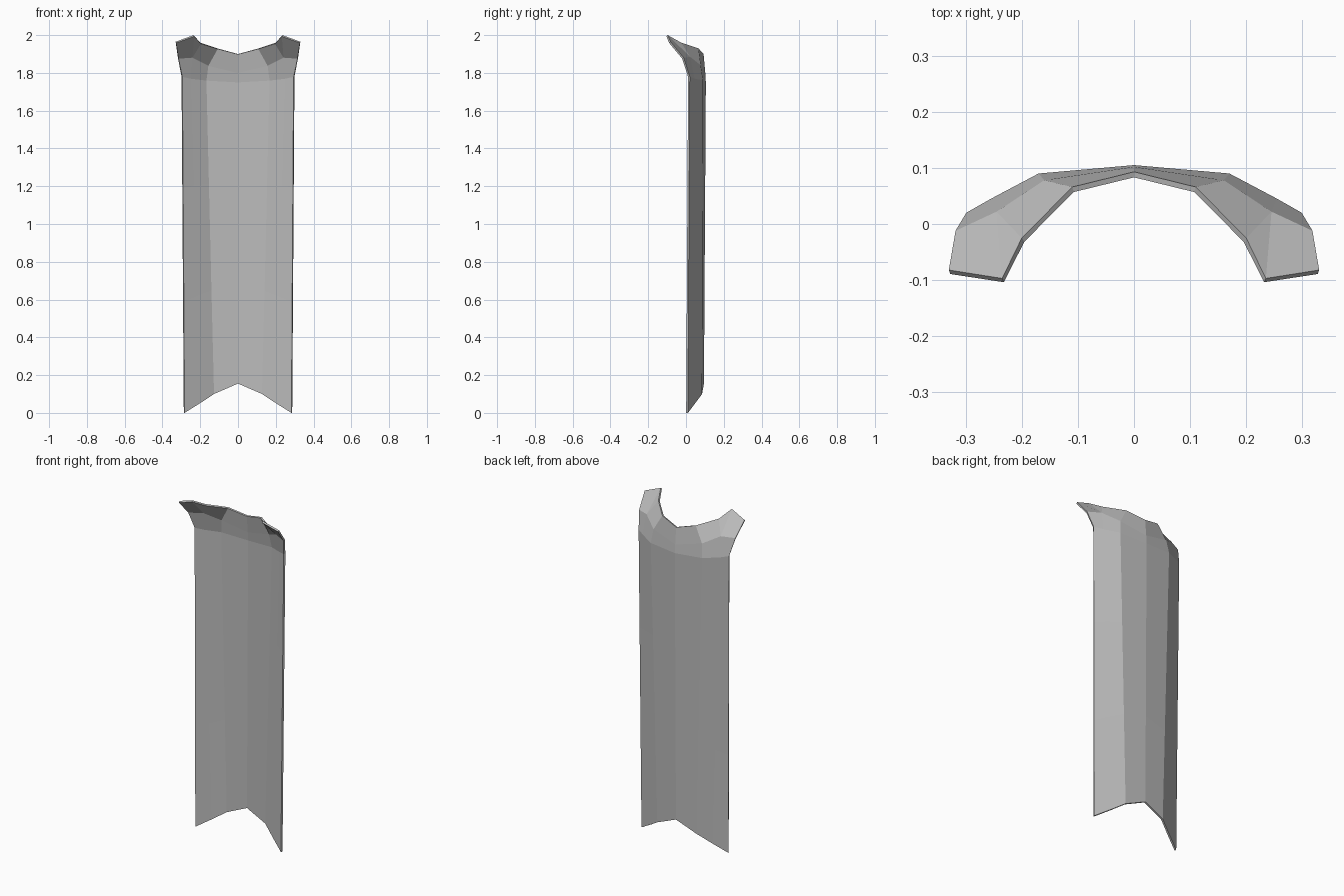
import bpy
from mathutils import Vector

cube = bpy.data.objects.get("Cube")
if cube:
    bpy.data.objects.remove(cube, do_unlink=True)

cloth = bpy.data.materials.new("grey cloth")
cloth.use_nodes = True
grey = (0.5, 0.5, 0.5, 1)
cloth.diffuse_color = grey
cloth.node_tree.nodes["Principled BSDF"].inputs["Base Color"].default_value = grey


def blend(a, b, t):
    return [Vector(p).lerp(Vector(q), t) for p, q in zip(a, b)]


# Half cross-sections, running from the spine to the outer edge
hem = [(0, .095, .155), (.13, .085, .10), (.207, .048, .05), (.287, .01, 0)]
shoulder = [(0, .105, 1.75), (.17, .09, 1.76), (.255, .045, 1.77), (.299, .02, 1.78)]
neck = [(0, .102, 1.80), (.16, .078, 1.84), (.245, .022, 1.885), (.318, -.012, 1.88)]
collar = [(0, .093, 1.90), (.11, .066, 1.93), (.2, -.025, 1.96)]
tips = [(.235, -.097, 2.0), (.33, -.082, 1.965)]

# Long cloth panels, then the flared collar
rows = [blend(hem, shoulder, t) for t in (0, .33, .67, 1)] + [neck]
verts = [p for row in rows for p in row] + collar + tips
faces = []
for r in range(len(rows) - 1):
    for c in range(3):
        a = r * 4 + c
        faces.append((a, a + 4, a + 5, a + 1))
n = (len(rows) - 1) * 4
k = n + 4
faces += [(n, k, k + 1, n + 1), (n + 1, k + 1, k + 2, n + 2),
          (n + 2, k + 2, k + 3), (n + 2, k + 3, k + 4, n + 3)]

mesh = bpy.data.meshes.new("cape")
mesh.from_pydata(verts, [], faces)
mesh.materials.append(cloth)
cape = bpy.data.objects.new("cape", mesh)
bpy.context.collection.objects.link(cape)

# Other half and cloth thickness, kept inside the outer surface
mirror = cape.modifiers.new("mirror", "MIRROR")
mirror.use_clip = True
thick = cape.modifiers.new("thickness", "SOLIDIFY")
thick.thickness = 0.01
thick.offset = -1
